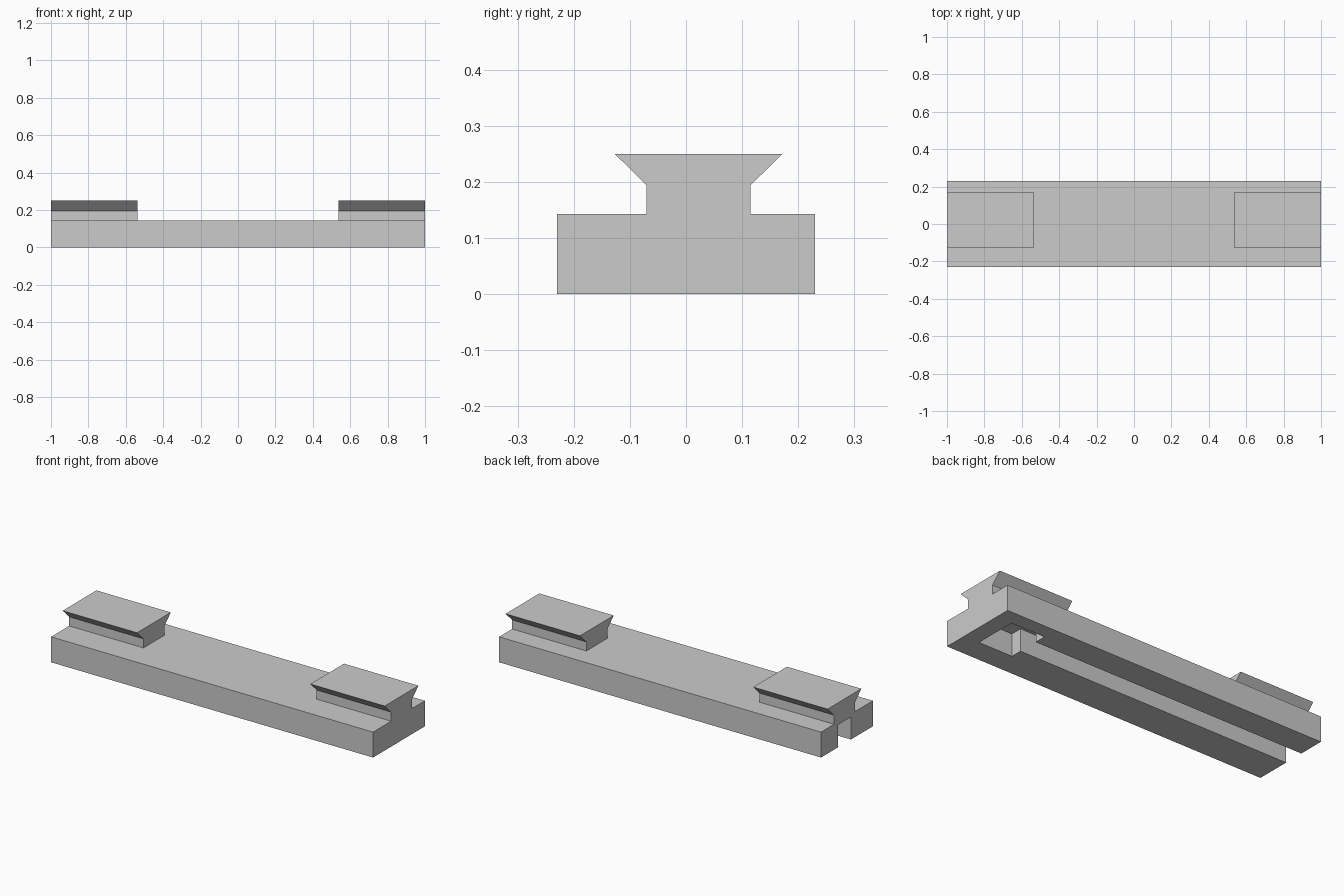
import bpy
import bmesh
from mathutils import Vector

default = bpy.data.objects.get("Cube")
if default:
    bpy.data.objects.remove(default, do_unlink=True)

BODY_TOP = 0.143
SLOT_DEPTH = 0.126

grey = bpy.data.materials.new("light grey")
grey.use_nodes = True
colour = (0.6, 0.6, 0.6, 1)
grey.diffuse_color = colour
grey.node_tree.nodes["Principled BSDF"].inputs["Base Color"].default_value = colour


def prism(name, outline, extrude):
    """Closed flat-sided solid: an outline pushed along a vector."""
    bm = bmesh.new()
    face = bm.faces.new([bm.verts.new(p) for p in outline])
    moved = bmesh.ops.extrude_face_region(bm, geom=[face])["geom"]
    verts = [v for v in moved if isinstance(v, bmesh.types.BMVert)]
    bmesh.ops.translate(bm, verts=verts, vec=Vector(extrude))
    bmesh.ops.recalc_face_normals(bm, faces=bm.faces)
    mesh = bpy.data.meshes.new(name)
    bm.to_mesh(mesh)
    bm.free()
    mesh.materials.append(grey)
    obj = bpy.data.objects.new(name, mesh)
    bpy.context.collection.objects.link(obj)
    return obj


# Long base bar
base = prism("base_bar",
             [(-1, -0.23, 0), (1, -0.23, 0), (1, 0.23, 0), (-1, 0.23, 0)],
             (0, 0, BODY_TOP))

# Keyhole slot underneath: narrow channel open at one end, wide pocket at the other
plan = [(-1.2, -0.035), (0.695, -0.035), (0.695, -0.1), (0.905, -0.1),
        (0.905, 0.147), (0.695, 0.147), (0.695, 0.081), (-1.2, 0.081)]
cutter = prism("slot_cutter", [(x, y, -0.1) for x, y in plan],
               (0, 0, SLOT_DEPTH + 0.1))
cutter.hide_render = True
cut = base.modifiers.new("slot", "BOOLEAN")
cut.operation = "DIFFERENCE"
cut.solver = "EXACT"
cut.object = cutter
bpy.context.view_layer.objects.active = base
bpy.ops.object.modifier_apply(modifier=cut.name)
bpy.data.objects.remove(cutter, do_unlink=True)

# Dovetail rails on top, one at each end
section = [(-0.07, BODY_TOP), (0.115, BODY_TOP), (0.115, 0.194),
           (0.172, 0.25), (-0.127, 0.25), (-0.07, 0.194)]
for name, start in (("right_dovetail_rail", -1), ("left_dovetail_rail", 0.538)):
    prism(name, [(start, y, z) for y, z in section], (0.462, 0, 0))
